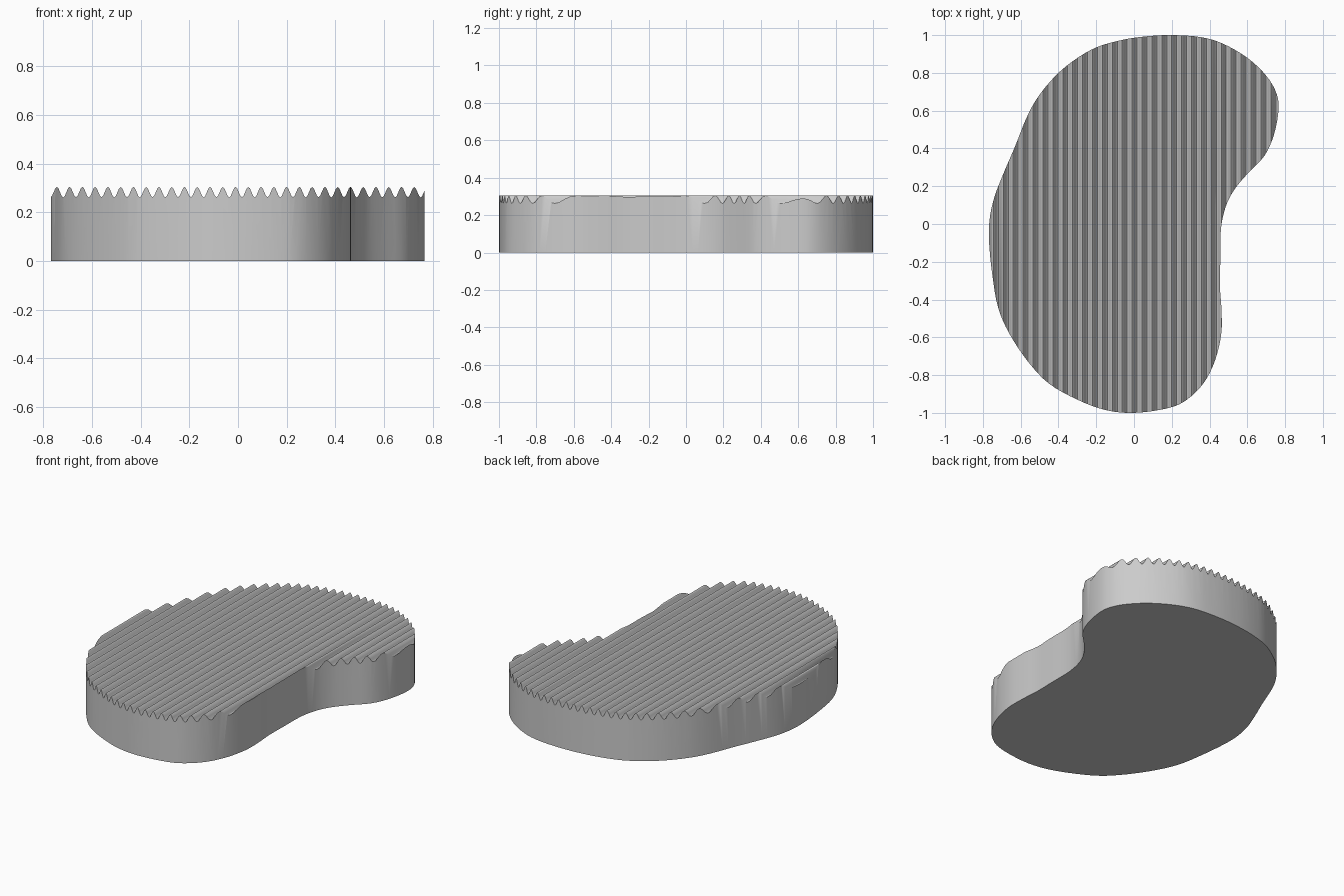
import bpy, bmesh, math
from mathutils import Vector

cube = bpy.data.objects.get("Cube")
if cube:
    bpy.data.objects.remove(cube, do_unlink=True)

PITCH, PHASE = 0.05245, -0.01     # rib spacing and position of one crest
CREST, VALLEY = 0.305, 0.262      # rib heights
STEPS = 8                         # facets per rib

# Kidney outline, clockwise from the back
OUTLINE = [
    (.2, 1), (.35, .99), (.47, .955), (.6, .88), (.7, .785), (.755, .69),
    (.765, .6), (.74, .47), (.69, .36), (.6, .265), (.53, .18), (.485, .09),
    (.46, -.03), (.457, -.2), (.455, -.33), (.463, -.45), (.462, -.58),
    (.43, -.72), (.37, -.84), (.28, -.93), (.18, -.975), (0, -1),
    (-.15, -.985), (-.3, -.93), (-.45, -.845), (-.56, -.73), (-.66, -.58),
    (-.72, -.44), (-.75, -.27), (-.767, -.1), (-.765, .02), (-.74, .14),
    (-.69, .27), (-.63, .41), (-.57, .56), (-.51, .67), (-.42, .78),
    (-.32, .865), (-.2, .935), (-.06, .975), (.07, .994)]


def smooth_loop(points, steps):
    """Closed Catmull-Rom curve through the points."""
    pts = [Vector(p) for p in points]
    n, out = len(pts), []
    for i in range(n):
        a, b, c, d = (pts[(i + k) % n] for k in (-1, 0, 1, 2))
        for s in range(steps):
            t = s / steps
            out.append(b + (c - a) * t / 2
                       + (a - b * 2.5 + c * 2 - d / 2) * t ** 2
                       + ((b - c) * 3 + d - a) / 2 * t ** 3)
    return out


def prism(name, profile, sweep, material):
    """Extrude a closed profile along the sweep vector."""
    bm = bmesh.new()
    face = bm.faces.new([bm.verts.new(p) for p in profile])
    side = bmesh.ops.extrude_face_region(bm, geom=[face])["geom"]
    moved = [v for v in side if isinstance(v, bmesh.types.BMVert)]
    bmesh.ops.translate(bm, verts=moved, vec=sweep)
    bmesh.ops.recalc_face_normals(bm, faces=bm.faces)
    mesh = bpy.data.meshes.new(name)
    bm.to_mesh(mesh)
    bm.free()
    mesh.materials.append(material)
    obj = bpy.data.objects.new(name, mesh)
    bpy.context.collection.objects.link(obj)
    return obj


def make_material(name, color):
    mat = bpy.data.materials.new(name)
    mat.use_nodes = True
    mat.diffuse_color = color
    mat.node_tree.nodes["Principled BSDF"].inputs["Base Color"].default_value = color
    return mat


grey = make_material("light grey", (0.6, 0.6, 0.6, 1))

# Corrugated slab, ribs running front to back
wave = []
for i in range(-16 * STEPS, 17 * STEPS + 1):
    height = (1 + math.cos(math.tau * i / STEPS)) / 2
    wave.append((PHASE + PITCH * i / STEPS, -1.2, VALLEY + (CREST - VALLEY) * height))
slab = [(wave[-1][0], -1.2, 0), (wave[0][0], -1.2, 0)] + wave
pad = prism("ribbed_pad", slab, Vector((0, 2.4, 0)), grey)

# Trim the slab to the kidney outline
loop = [(p.x, p.y, -0.1) for p in smooth_loop(OUTLINE, 4)]
cutter = prism("outline_cutter", loop, Vector((0, 0, 1)), grey)
cutter.hide_render = True
trim = pad.modifiers.new("trim", "BOOLEAN")
trim.operation, trim.solver, trim.object = "INTERSECT", "EXACT", cutter

bpy.context.view_layer.objects.active = pad
pad.select_set(True)
bpy.ops.object.modifier_apply(modifier=trim.name)
bpy.data.objects.remove(cutter, do_unlink=True)
bpy.ops.object.shade_smooth_by_angle(angle=math.radians(35))
